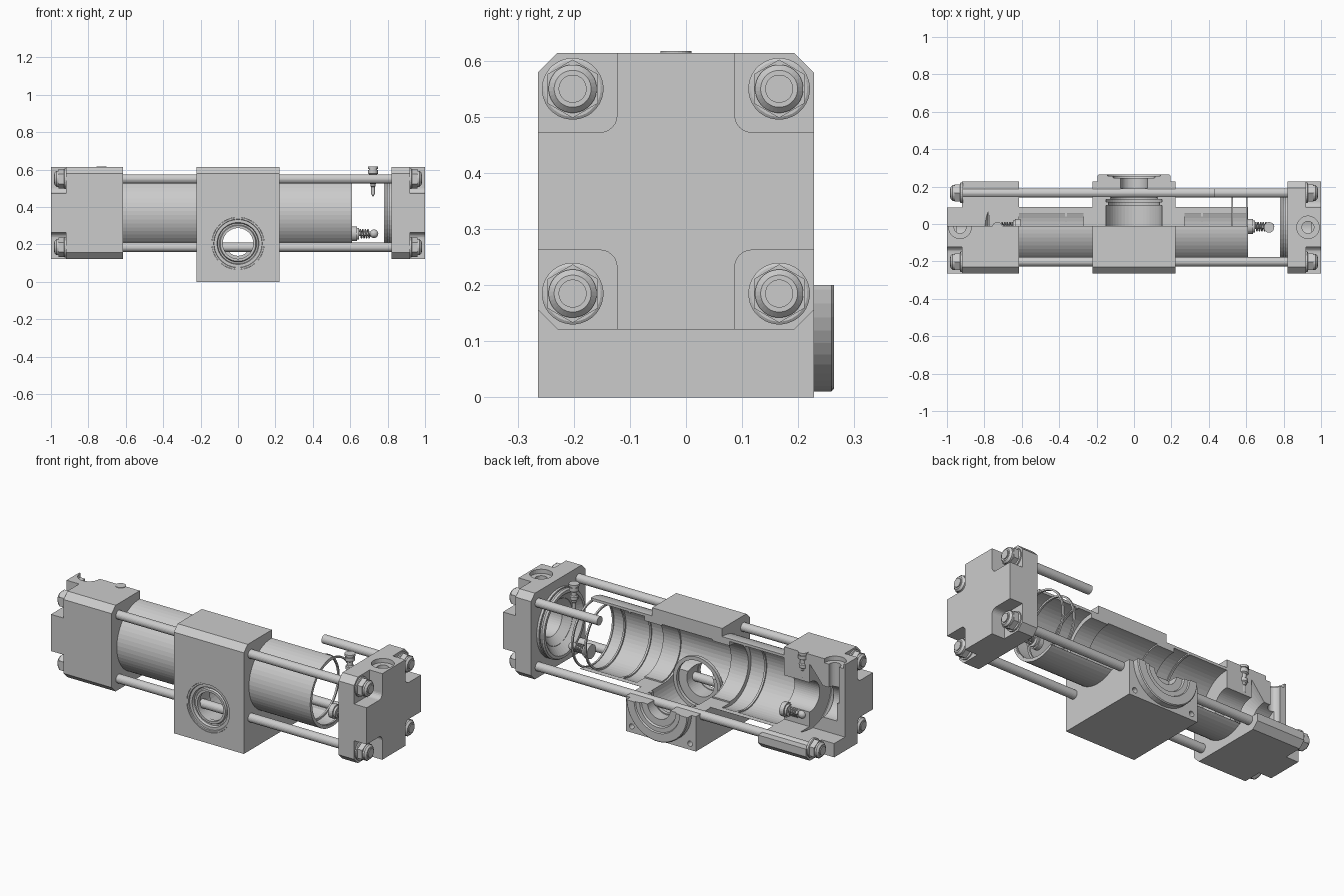
import bpy, bmesh
from math import sin, cos, pi
from mathutils import Vector

if "Cube" in bpy.data.objects:
    bpy.data.objects.remove(bpy.data.objects["Cube"])

CY, CZ = -0.018, 0.3675      # main cylinder axis
PZ = 0.205                   # cross shaft height


def finish(name, bm):
    bmesh.ops.recalc_face_normals(bm, faces=bm.faces[:])
    me = bpy.data.meshes.new(name)
    bm.to_mesh(me)
    bm.free()
    ob = bpy.data.objects.new(name, me)
    bpy.context.collection.objects.link(ob)
    return ob


def lathe(name, prof, axis='X', at=(0, CY, CZ), n=48, flip=1):
    """Revolve a closed (along, radius) profile about an axis."""
    bm = bmesh.new()
    rings = []
    for t, r in prof:
        ring = []
        for j in range(n if r > 0 else 1):
            a = 2 * pi * (j + 0.5) / n
            u, v = r * cos(a), r * sin(a)
            p = {'X': (t * flip, u, v), 'Y': (u, t, v), 'Z': (u, v, t)}[axis]
            ring.append(bm.verts.new(Vector(p) + Vector(at)))
        rings.append(ring * (n if r == 0 else 1))
    for i, a in enumerate(rings):
        b = rings[(i + 1) % len(rings)]
        for j in range(n):
            k = (j + 1) % n
            vs = list(dict.fromkeys((a[j], a[k], b[k], b[j])))
            if len(vs) > 2:
                bm.faces.new(vs)
    return finish(name, bm)


def rod(name, t0, t1, r, axis='X', at=(0, CY, CZ), n=32, flip=1):
    return lathe(name, [(t0, 0), (t0, r), (t1, r), (t1, 0)], axis, at, n, flip)


def tube(name, t0, t1, r0, r1, axis='X', at=(0, CY, CZ), n=48):
    return lathe(name, [(t0, r0), (t0, r1), (t1, r1), (t1, r0)], axis, at, n)


def prism(name, pts, x0, x1):
    """Extrude a (y, z) outline along x."""
    bm = bmesh.new()
    f = bm.faces.new([bm.verts.new((x0, y, z)) for y, z in pts])
    g = bmesh.ops.extrude_face_region(bm, geom=[f])
    bmesh.ops.translate(bm, verts=[v for v in g['geom'] if isinstance(v, bmesh.types.BMVert)],
                        vec=(x1 - x0, 0, 0))
    return finish(name, bm)


def cut(ob, cutters):
    for c in cutters:
        m = ob.modifiers.new('cut', 'BOOLEAN')
        m.operation, m.solver, m.object = 'DIFFERENCE', 'EXACT', c
    me = bpy.data.meshes.new_from_object(ob.evaluated_get(bpy.context.evaluated_depsgraph_get()))
    ob.modifiers.clear()
    ob.data = me
    for c in cutters:
        if c is not window:
            bpy.data.objects.remove(c)
    return ob


# Cutaway window: upper rear quarter
window = prism('cutaway_helper', [(-0.01, 0.2), (0.5, 0.2), (0.5, 0.9), (-0.01, 0.9)], -1.2, 0.77)
window.hide_render = True

Y0, Y1, Z0, Z1, C = -0.264, 0.228, 0.121, 0.614, 0.035
OCT = [(Y0 + C, Z0), (Y1 - C, Z0), (Y1, Z0 + C), (Y1, Z1 - C),
       (Y1 - C, Z1), (Y0 + C, Z1), (Y0, Z1 - C), (Y0, Z0 + C)]


def notch(x0, x1, sy, sz):
    """Rounded corner pocket cutter for a tie rod nut."""
    iy, iz, r = 0.105, 0.105, 0.03
    arc = [(iy + r - r * cos(a), iz + r - r * sin(a)) for a in [i * pi / 12 for i in range(7)]]
    pts = arc + [(0.4, iz), (0.4, 0.4), (iy, 0.4)]
    return prism('notch_helper', [(CY + sy * y, CZ + sz * z) for y, z in pts], x0, x1)


# End caps with nut pockets, top port and conical inner chamber
for s, side, inner in ((-1, 'left', 0.615), (1, 'right', 0.822)):
    cap = prism(side + '_end_cap', OCT, s * inner, s)
    cutters = [notch(s * 0.92, s * 1.1, sy, sz) for sy in (-1, 1) for sz in (-1, 1)]
    px = (s * 0.93, CY, 0)
    cutters.append(lathe('port_helper', [(0.38, 0), (0.38, 0.032), (0.59, 0.032), (0.59, 0.06),
                                         (0.7, 0.06), (0.7, 0)], 'Z', px, 32))
    cone = [(0.95, 0), (0.95, 0.09), (0.86, 0.09), (0.78, 0.188), (0.775, 0.188), (0.775, 0.085),
            (0.55, 0.085), (0.55, 0)]
    if s > 0:
        cone = [(0.95, 0), (0.95, 0.09), (0.86, 0.09), (0.78, 0.172), (0.78, 0)]
    cutters.append(lathe('chamber_helper', cone, n=48, flip=s))
    cut(cap, cutters)
    if s < 0:
        cut(cap, [window])

# Right cap spigot with seal groove
lathe('right_spigot', [(0.78, 0.172), (0.78, 0.188), (0.79, 0.195), (0.8, 0.195), (0.8, 0.186),
                       (0.808, 0.186), (0.808, 0.195), (0.823, 0.195), (0.823, 0.13)])

# Centre housing with stepped cross bore and bolt holes
housing = prism('centre_housing', [(Y0, 0), (Y1, 0), (Y1, Z1 - C), (Y1 - C, Z1),
                                   (Y0 + C, Z1), (Y0, Z1 - C)], -0.222, 0.222)
main = lathe('main_bore_helper', [(-0.3, 0), (-0.3, 0.2), (-0.19, 0.2), (-0.19, 0.168),
                                  (0.19, 0.168), (0.19, 0.2), (0.3, 0.2), (0.3, 0)])
cross = lathe('cross_bore_helper', [(-0.3, 0), (-0.3, 0.14), (-0.225, 0.14), (-0.225, 0.086),
                                    (-0.13, 0.086), (-0.13, 0.15), (0.13, 0.15), (0.13, 0.125),
                                    (0.155, 0.125), (0.155, 0.072), (0.3, 0.072), (0.3, 0)],
              'Y', (0, 0, PZ))
holes = [rod('bolt_hole_helper', 0.15, 0.3, 0.015, 'Y', (x, 0, 0.035), 16) for x in (-0.185, 0.185)]
cut(housing, [main, cross] + holes)
cut(housing, [window])

# Cross shaft bearings, seals and rear flange
lathe('front_bearing', [(-0.225, 0.082), (-0.25, 0.082), (-0.25, 0.095), (-0.24, 0.1), (-0.24, 0.108),
                        (-0.255, 0.112), (-0.255, 0.128), (-0.262, 0.13), (-0.262, 0.139),
                        (-0.224, 0.139)], 'Y', (0, 0, PZ))
cut(lathe('rear_flange', [(0.225, 0.072), (0.245, 0.072), (0.245, 0.11), (0.256, 0.115), (0.256, 0.14),
                          (0.264, 0.144), (0.264, 0.19), (0.259, 0.195), (0.225, 0.195)],
          'Y', (0, 0, PZ)), [window])
for nm, a, b, r0, r1 in (('bearing_ring', 0.1, 0.118, 0.136, 0.151), ('shaft_seal', 0.16, 0.18, 0.066, 0.074),
                         ('inner_ring', -0.12, -0.1, 0.13, 0.151)):
    cut(tube(nm, a, b, r0, r1, 'Y', (0, 0, PZ)), [window])

# Cylinder tubes, liner sleeves and seals, all sectioned
for nm, a, b, r0, r1 in (('left_cylinder', -0.64, -0.19, 0.185, 0.2), ('right_cylinder', 0.19, 0.61, 0.185, 0.2),
                         ('left_sleeve', -0.27, -0.16, 0.16, 0.187), ('right_sleeve', 0.16, 0.27, 0.16, 0.187),
                         ('left_liner_ring', -0.37, -0.358, 0.178, 0.187),
                         ('right_liner_ring', 0.358, 0.37, 0.178, 0.187)):
    cut(tube(nm, a, b, r0, r1, n=56), [window])

# Loose seal hoop at the open end
tube('seal_hoop', 0.52, 0.53, 0.172, 0.182)
tube('end_hoop', 0.598, 0.608, 0.18, 0.19)

# Tie rods and nuts
for sy in (-1, 1):
    for sz in (-1, 1):
        at = (0, CY + sy * 0.184, CZ + sz * 0.1825)
        short = sy > 0 and sz > 0
        rod('tie_rod', 0.43 if short else -0.985, 0.985, 0.025, at=at, n=24)
        for s in ((1,) if short else (-1, 1)):
            lathe('washer', [(0.915, 0.02), (0.915, 0.055), (0.927, 0.055), (0.93, 0.05), (0.93, 0.02)],
                  at=at, n=32, flip=s)
            lathe('hex_nut', [(0.929, 0.02), (0.929, 0.052), (0.96, 0.052), (0.96, 0.02)], at=at, n=6, flip=s)
            lathe('nut_collar', [(0.955, 0.02), (0.955, 0.043), (0.97, 0.043), (0.98, 0.033), (0.98, 0.02)],
                  at=at, n=32, flip=s)

# Needle screws and spring check plugs
for s, dx in ((-1, -0.73), (1, 0.722)):
    lathe('needle_screw', [(0.617, 0), (0.617, 0.028), (0.604, 0.028), (0.604, 0.022), (0.598, 0.022),
                           (0.598, 0.026), (0.578, 0.026), (0.572, 0.016), (0.55, 0.016), (0.546, 0.022),
                           (0.528, 0.022), (0.522, 0.014), (0.512, 0.014), (0.508, 0.01), (0.47, 0.01),
                           (0.457, 0.003), (0.457, 0)], 'Z', (dx, CY, 0), 24)
    at = (0, CY + 0.004, 0.257)
    lathe('check_plug', [(0.608, 0), (0.608, 0.04), (0.635, 0.04), (0.635, 0.032), (0.648, 0.032),
                         (0.648, 0.012), (0.705, 0.012), (0.705, 0)], at=at, n=24, flip=s)
    lathe('check_ball', [(0.727 - 0.023 * cos(i * pi / 10), 0.023 * sin(i * pi / 10) if 0 < i < 10 else 0)
                         for i in range(11)], at=at, n=20, flip=s)
    cu = bpy.data.curves.new('check_spring', 'CURVE')
    cu.dimensions, cu.bevel_depth, cu.bevel_resolution = '3D', 0.004, 1
    sp = cu.splines.new('POLY')
    sp.points.add(64)
    for i, p in enumerate(sp.points):
        a = i * 2 * pi / 16
        p.co = (s * (0.65 + 0.055 * i / 64), at[1] + 0.022 * cos(a), at[2] + 0.022 * sin(a), 1)
    bpy.context.collection.objects.link(bpy.data.objects.new('check_spring', cu))

bpy.data.objects.remove(window)
